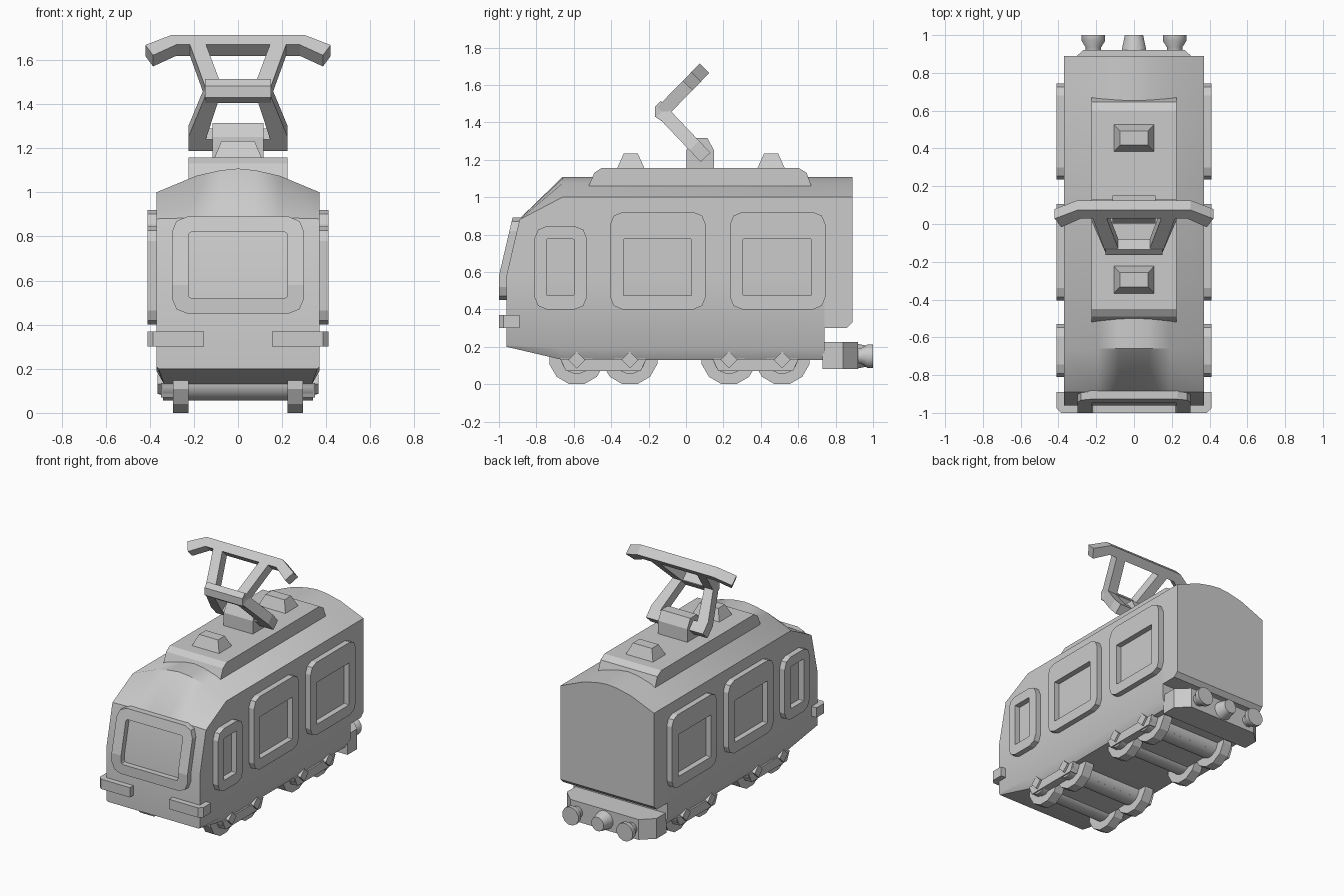
import bpy, math
from mathutils import Vector
import bmesh

if "Cube" in bpy.data.objects:
    bpy.data.objects.remove(bpy.data.objects["Cube"])


def mesh(name, verts, faces, smooth=False):
    bm = bmesh.new()
    vs = [bm.verts.new(v) for v in verts]
    for f in faces:
        bm.faces.new([vs[i] for i in f])
    bmesh.ops.remove_doubles(bm, verts=bm.verts, dist=0.0005)
    bmesh.ops.recalc_face_normals(bm, faces=bm.faces)
    me = bpy.data.meshes.new(name)
    bm.to_mesh(me)
    bm.free()
    ob = bpy.data.objects.new(name, me)
    bpy.context.collection.objects.link(ob)
    if smooth:
        bpy.ops.object.select_all(action='DESELECT')
        ob.select_set(True)
        bpy.context.view_layer.objects.active = ob
        bpy.ops.object.shade_smooth_by_angle(angle=math.radians(35))
    return ob


def prism(name, pts, place, a, b, smooth=False):
    """Extrude a 2D outline from depth a to b; place(u, v, d) gives the 3D point."""
    n = len(pts)
    verts = [place(u, v, d) for d in (a, b) for u, v in pts]
    faces = [range(n), range(n, 2 * n)]
    faces += [(i, (i + 1) % n, n + (i + 1) % n, n + i) for i in range(n)]
    return mesh(name, verts, faces, smooth)


def along_x(u, v, d):
    return (d, u, v)


def along_z(u, v, d):
    return (u, v, d)


def mirror_pts(half):
    return half + [(-x, s) for x, s in reversed(half)]


def rounded(u0, u1, v0, v1, r, bend):
    """Rectangle with two-facet corners and a point on each side at height bend."""
    pts = []
    corners = ((u1 - r, v1 - r, 0), (u0 + r, v1 - r, 90), (u0 + r, v0 + r, 180), (u1 - r, v0 + r, 270))
    for cu, cv, a0 in corners:
        pts += [(cu + r * math.cos(math.radians(a0 + k)), cv + r * math.sin(math.radians(a0 + k)))
                for k in (0, 45, 90)]
        if a0 == 90:
            pts.append((u0, bend))
    return pts + [(u1, bend)]


def frame(name, outer, inner, place, a, b):
    n = len(outer)
    loops = [(outer, a), (outer, b), (inner, b), (inner, a)]
    verts = [place(u, v, d) for pts, d in loops for u, v in pts]
    faces = [(k * n + i, k * n + (i + 1) % n, (k + 1) % 4 * n + (i + 1) % n, (k + 1) % 4 * n + i)
             for k in range(4) for i in range(n)]
    return mesh(name, verts, faces)


def cone_y(name, x, z, rings, seg=12):
    verts, faces = [], []
    for y, r in rings:
        for i in range(seg):
            t = 2 * math.pi * (i + 0.5) / seg
            verts.append((x + r * math.cos(t), y, z + r * math.sin(t)))
    for k in range(len(rings) - 1):
        for i in range(seg):
            j = (i + 1) % seg
            faces.append((k * seg + i, k * seg + j, (k + 1) * seg + j, (k + 1) * seg + i))
    faces += [range(seg), range(len(verts) - seg, len(verts))]
    return mesh(name, verts, faces, True)


def disc(y, z, r, seg):
    return [(y + r * math.cos(2 * math.pi * (i + 0.5) / seg),
             z + r * math.sin(2 * math.pi * (i + 0.5) / seg)) for i in range(seg)]


# Car body: lofted half sections, mirrored
def section(y, b0, b1):
    return [(0.335, y, b0), (0.37, y, b1), (0.37, y, 0.58), (0.37, y, 1.0),
            (0.19, y, 1.075), (0.08, y, 1.1), (0, y, 1.108)]


nose = [(0.36, -0.96, 0.2), (0.37, -0.96, 0.21), (0.37, -0.96, 0.58), (0.37, -0.89, 0.88),
        (0.19, -0.89, 0.885), (0.08, -0.89, 0.885), (0, -0.89, 0.885)]
halves = [nose, section(-0.66, 0.13, 0.19), section(0.74, 0.13, 0.19),
          section(0.74, 0.30, 0.301), section(0.86, 0.30, 0.301), section(0.89, 0.33, 0.331)]
rings = [h + [(-x, y, z) for x, y, z in reversed(h[:-1])] for h in halves]
n = len(rings[0])
faces = [(k * n + i, k * n + (i + 1) % n, (k + 1) * n + (i + 1) % n, (k + 1) * n + i)
         for k in range(len(rings) - 1) for i in range(n)]
faces += [(i, i + 1, n - 2 - i, n - 1 - i) for i in range(2)]
faces.append((2, 3, 4, 5, 6, 7, 8, 9, 10))
faces.append(range((len(rings) - 1) * n, len(rings) * n))
mesh("car_body", [p for r in rings for p in r], faces, True)


# Windscreen frame, bent along the nose
def on_nose(u, v, d):
    return (u, -0.96 + max(0, v - 0.58) * 0.07 / 0.3 - d, v)


frame("windscreen_frame", rounded(-0.3, 0.3, 0.45, 0.89, 0.07, 0.58),
      rounded(-0.225, 0.225, 0.52, 0.82, 0.015, 0.58), on_nose, -0.005, 0.04)

# Side window frames and front corner lamps
windows = [(-0.81, -0.53, 0.845, -0.745, -0.60), (-0.405, 0.105, 0.92, -0.335, 0.03),
           (0.235, 0.745, 0.92, 0.305, 0.67)]
for s in (-1, 1):
    for y0, y1, top, i0, i1 in windows:
        frame("side_window_frame", rounded(y0, y1, 0.40, top, 0.065, 0.6),
              rounded(i0, i1, 0.475, 0.775, 0.003, 0.6),
              lambda u, v, d: (s * d, u, v), 0.365, 0.41)
    lamp = [(0.155, -1.0), (0.385, -1.0), (0.41, -0.975), (0.41, -0.89), (0.155, -0.89)]
    prism("corner_lamp", [(s * x, y) for x, y in lamp], along_z, 0.30, 0.37)

# Roof unit and vents
prism("roof_unit", [(-0.52, 1.06), (-0.49, 1.13), (-0.45, 1.157), (0.60, 1.157), (0.645, 1.13), (0.67, 1.06)],
      along_x, -0.225, 0.225)
for cy in (-0.295, 0.455):
    verts = [(sx * x, cy + sy * y, z) for x, y, z in ((0.11, 0.075, 1.15), (0.075, 0.038, 1.233))
             for sx, sy in ((-1, -1), (1, -1), (1, 1), (-1, 1))]
    mesh("roof_vent", verts, [(0, 1, 2, 3), (4, 5, 6, 7)] +
         [(i, (i + 1) % 4, 4 + (i + 1) % 4, 4 + i) for i in range(4)])

# Current collector: mount, elbow, arms and contact bar
prism("collector_mount", [(0.003, 1.15), (0.003, 1.25), (0.04, 1.315), (0.115, 1.315), (0.15, 1.25), (0.15, 1.15)],
      along_x, -0.115, 0.115)
prism("collector_elbow", [(-0.165, 1.43), (-0.165, 1.483), (-0.135, 1.513), (-0.083, 1.461),
                          (-0.083, 1.455), (-0.13, 1.406)], along_x, -0.15, 0.15)


def slanted(dy, dz):
    d = Vector((0, dy, dz)).normalized()
    nrm = Vector((0, -d.z, d.y))
    return lambda u, v, t: Vector((u, -0.128, 1.457)) + d * v + nrm * t


upper, lower = slanted(0.226, 0.231), slanted(0.232, -0.244)
T = 0.036
for s in (-1, 1):
    prism("collector_upper_arm", [(s * x, v) for x, v in
                                  ((0.08, 0.02), (0.15, 0.0), (0.22, 0.27), (0.147, 0.27))], upper, -T, T)
    prism("collector_lower_arm", [(s * x, v) for x, v in
                                  ((0.09, 0.03), (0.15, 0.0), (0.225, 0.25), (0.225, 0.337),
                                   (0.145, 0.337), (0.145, 0.26))], lower, -T, T)
prism("collector_foot_bar", [(-0.145, 0.265), (0.145, 0.265), (0.145, 0.337), (-0.145, 0.337)], lower, -T, T)
prism("collector_contact_bar", mirror_pts([(0.30, 0.325), (0.42, 0.26), (0.385, 0.195), (0.28, 0.262)]),
      upper, -T, T)

# Running gear: wheels, axles, side beams and hubs
for c in (-0.442, 0.372):
    prism("axle_block", [(c - 0.2, 0.15), (c - 0.2, 0.08), (c + 0.2, 0.08), (c + 0.2, 0.15)],
          along_x, -0.23, 0.23)
    for off in (-0.142, 0.142):
        prism("axle", disc(c + off, 0.14, 0.085, 16), along_x, -0.34, 0.34, True)
        for s in (-1, 1):
            prism("wheel", disc(c + off, 0.147, 0.152, 12), along_x, s * 0.225, s * 0.295)
            h = 0.045
            prism("wheel_hub", [(c + off - h, 0.13), (c + off, 0.13 - h), (c + off + h, 0.13),
                                (c + off, 0.13 + h)], along_x, s * 0.29, s * 0.365)
    for s in (-1, 1):
        prism("side_beam", [(c - 0.23, 0.135), (c - 0.2, 0.07), (c + 0.2, 0.07), (c + 0.23, 0.135)],
              along_x, s * 0.29, s * 0.35)

# Rear bumper with buffers and coupling
prism("rear_bumper", mirror_pts([(0.355, 0.73), (0.355, 0.84), (0.27, 0.92)]), along_z, 0.08, 0.225)
for x in (-0.215, 0.215):
    cone_y("buffer", x, 0.15, [(0.90, 0.042), (0.935, 0.042), (0.97, 0.065), (1.0, 0.065)])
cone_y("coupling", 0, 0.15, [(0.90, 0.072), (1.0, 0.05)])
